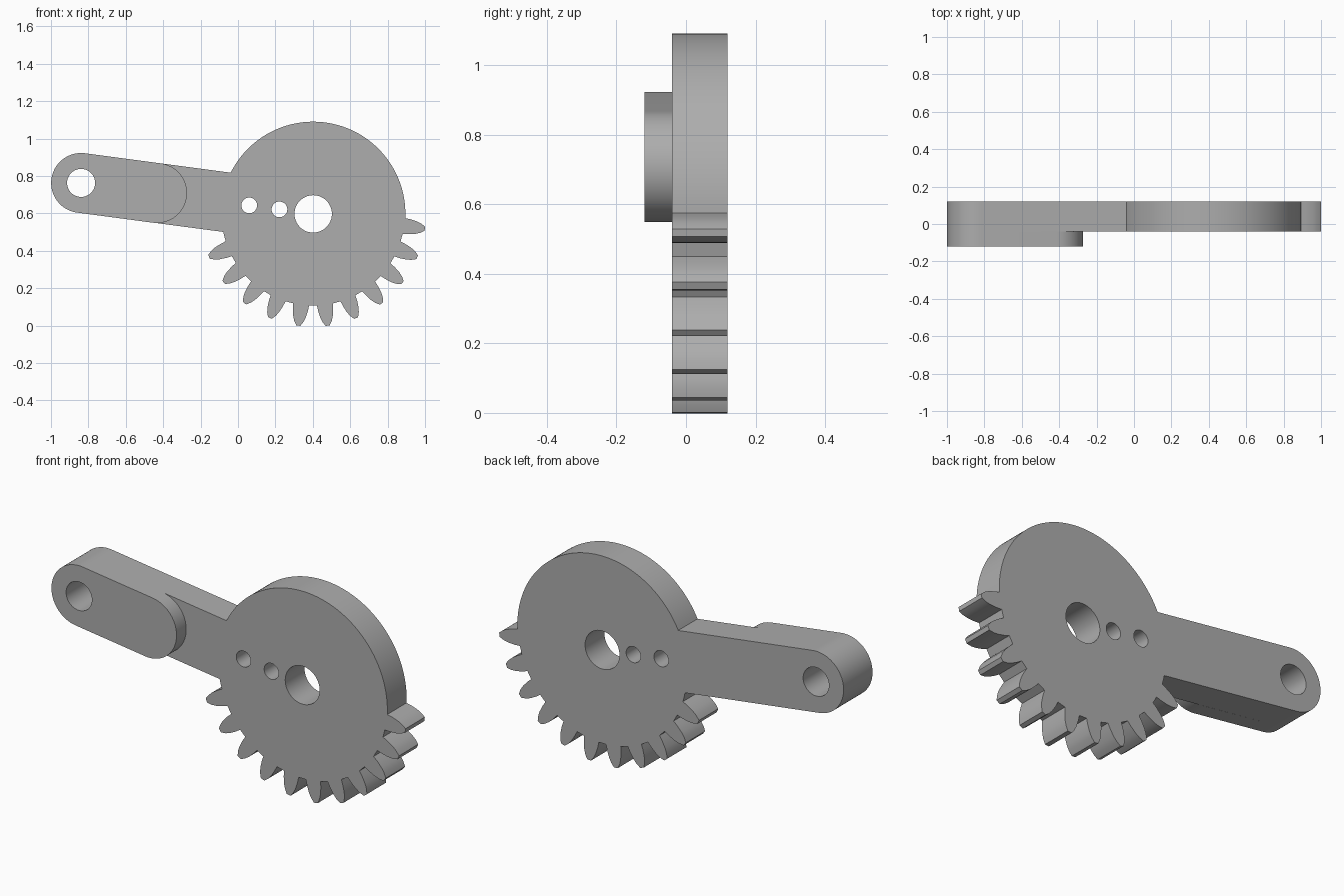
import bpy, bmesh, math
from math import radians, sin, cos, asin
from mathutils import Vector, Matrix

cube = bpy.data.objects.get("Cube")
if cube:
    bpy.data.objects.remove(cube, do_unlink=True)

# One plain grey material
grey = bpy.data.materials.new("plain_grey")
grey.use_nodes = True
colour = (0.42, 0.42, 0.42, 1)
grey.diffuse_color = colour
grey.node_tree.nodes["Principled BSDF"].inputs["Base Color"].default_value = colour

# Layout: x runs from the hub away from the arm, then everything is tilted
HUB = Vector((0.402, 0.597))
TILT = Matrix.Rotation(radians(-7.6), 2)
ARM, WIDTH = 1.252, 0.16          # hub to pivot distance, arm half width
DISC, ROOT = 0.493, 0.49          # plain rim and tooth root radii
TEETH, PITCH = 11, 15
FLANK = [(0.49, 0.043), (0.52, 0.0405), (0.555, 0.034), (0.58, 0.025), (0.6025, 0.011)]


def arc(cx, r, start, end, steps):
    """Points on an arc about (cx, 0), angles in degrees."""
    angles = [radians(start + (end - start) * i / steps) for i in range(steps + 1)]
    return [(cx + r * cos(a), r * sin(a)) for a in angles]


def hole(cx, r):
    return arc(cx, r, 0, 360, 48)[:-1]


def plate(name, loops, front, back):
    """Fill an outline with holes and give it thickness in y."""
    curve = bpy.data.curves.new(name, "CURVE")
    curve.dimensions, curve.fill_mode = "2D", "BOTH"
    curve.extrude = (back - front) / 2
    for loop in loops:
        spline = curve.splines.new("POLY")
        spline.points.add(len(loop) - 1)
        spline.use_cyclic_u = True
        for point, co in zip(spline.points, loop):
            p = HUB + TILT @ Vector(co)
            point.co = (p.x, p.y, 0, 1)
    obj = bpy.data.objects.new(name, curve)
    bpy.context.collection.objects.link(obj)
    bpy.ops.object.select_all(action="DESELECT")
    obj.select_set(True)
    bpy.context.view_layer.objects.active = obj
    bpy.ops.object.convert(target="MESH")
    obj = bpy.context.object
    mesh = obj.data
    mesh.transform(Matrix.Translation((0, (front + back) / 2, 0)) @ Matrix.Rotation(radians(90), 4, "X"))
    bm = bmesh.new()
    bm.from_mesh(mesh)
    bmesh.ops.remove_doubles(bm, verts=bm.verts, dist=0.0001)
    bmesh.ops.recalc_face_normals(bm, faces=bm.faces)
    bm.to_mesh(mesh)
    bm.free()
    mesh.materials.clear()
    mesh.materials.append(grey)
    bpy.ops.object.shade_smooth_by_angle(angle=radians(25))
    return obj


# Gear sector outline: plain rim, rounded arm end, then the teeth
join = math.degrees(asin(WIDTH / DISC))
outline = arc(0, DISC, 5, 180 - join, 90)
outline += arc(-ARM, WIDTH, 90, 270, 40)
outline += arc(0, ROOT, 180 + join, 204, 3)
for k in range(TEETH):
    a = radians(-PITCH * (TEETH - 1 - k))
    side = [(math.sqrt(r * r - h * h), h) for r, h in FLANK]
    tooth = [(x, -h) for x, h in side] + side[::-1]
    outline += [(x * cos(a) - y * sin(a), x * sin(a) + y * cos(a)) for x, y in tooth]

pivot_hole = hole(-ARM, 0.075)
plate("gear_arm", [outline, pivot_hole, hole(0, 0.1), hole(-0.182, 0.042), hole(-0.345, 0.042)], -0.04, 0.12)

# Raised rounded pad on the front of the arm
pad = arc(-ARM, WIDTH, 90, 270, 40) + arc(-ARM + 0.41, WIDTH, -90, 90, 40)
plate("arm_pad", [pad, pivot_hole], -0.12, -0.04)
